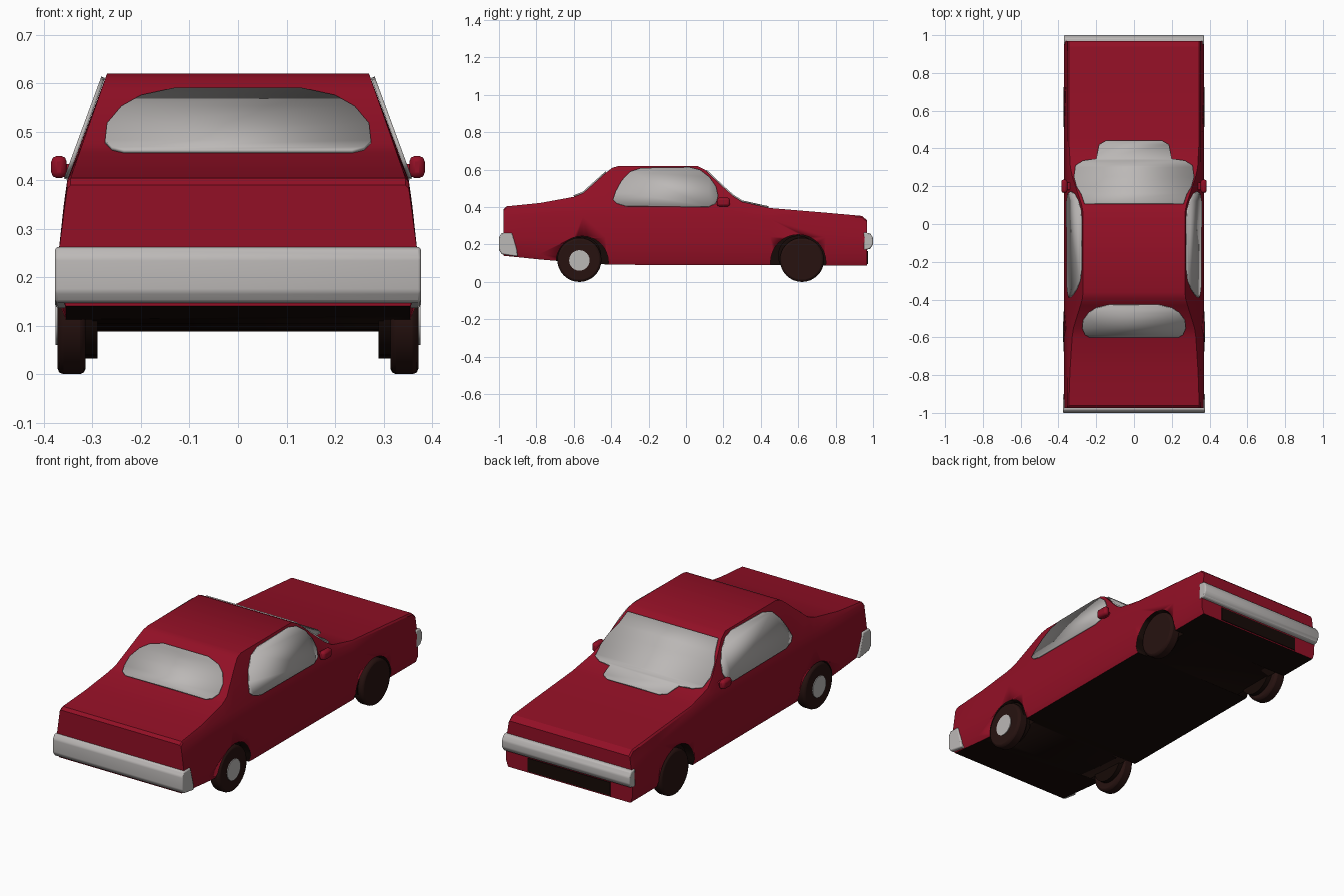
import bpy, bmesh, math
from mathutils import Matrix

if "Cube" in bpy.data.objects:
    bpy.data.objects.remove(bpy.data.objects["Cube"])


def material(name, color):
    m = bpy.data.materials.new(name)
    m.use_nodes = True
    m.diffuse_color = (*color, 1)
    bsdf = m.node_tree.nodes["Principled BSDF"]
    bsdf.inputs["Base Color"].default_value = (*color, 1)
    bsdf.inputs["Roughness"].default_value = 0.7
    return m


RED = material("red paint", (0.29, 0.005, 0.019))
GREY = material("pale grey", (0.5, 0.48, 0.47))
DARK = material("underside black", (0.008, 0.003, 0.002))
TYRE = material("tyre brown black", (0.02, 0.006, 0.005))


def finish(bm, name, mats, angle=35):
    bmesh.ops.recalc_face_normals(bm, faces=bm.faces)
    me = bpy.data.meshes.new(name)
    bm.to_mesh(me)
    bm.free()
    ob = bpy.data.objects.new(name, me)
    bpy.context.collection.objects.link(ob)
    for m in mats:
        me.materials.append(m)
    bpy.ops.object.select_all(action='DESELECT')
    ob.select_set(True)
    bpy.context.view_layer.objects.active = ob
    bpy.ops.object.shade_smooth_by_angle(angle=math.radians(angle))
    return ob


def bevel(ob, width, segments=2):
    mod = ob.modifiers.new("Bevel", 'BEVEL')
    mod.width = width
    mod.segments = segments


def lerp_table(table, t):
    for (a, u), (b, v) in zip(table, table[1:]):
        if t <= b:
            return u + (v - u) * (t - a) / (b - a)
    return table[-1][1]


def loft(rings):
    bm = bmesh.new()
    loops = [[bm.verts.new(p) for p in r] for r in rings]
    n = len(loops[0])
    for a, b in zip(loops, loops[1:]):
        for i in range(n):
            bm.faces.new((a[i], a[(i + 1) % n], b[(i + 1) % n], b[i]))
    bm.faces.new(loops[0])
    bm.faces.new(loops[-1])
    return bm


def cylinder(name, radius, x0, x1, y, z, mat, sides=32):
    bm = bmesh.new()
    bmesh.ops.create_cone(bm, cap_ends=True, segments=sides, radius1=radius,
                          radius2=radius, depth=abs(x1 - x0))
    bm.transform(Matrix.Translation(((x0 + x1) / 2, y, z))
                 @ Matrix.Rotation(math.pi / 2, 4, 'Y'))
    return finish(bm, name, [mat])


def box(name, centre, size, mat, bev=0):
    bm = bmesh.new()
    bmesh.ops.create_cube(bm, size=1)
    bm.transform(Matrix.Translation(centre) @ Matrix.Diagonal((*size, 1)))
    ob = finish(bm, name, [mat])
    if bev:
        bevel(ob, bev)
    return ob


# Body: one shell lofted along y from a roof line and a floor line
ROOF = [(-0.975, 0.39), (-0.96, 0.404), (-0.78, 0.422), (-0.6, 0.455),
        (-0.55, 0.475), (-0.43, 0.582), (-0.395, 0.61), (-0.36, 0.62),
        (0.06, 0.62), (0.1, 0.6), (0.2, 0.505), (0.25, 0.46), (0.3, 0.428),
        (0.45, 0.395), (0.75, 0.37), (0.94, 0.353), (0.968, 0.33)]
FLOOR = [(-0.975, 0.14), (-0.68, 0.11), (-0.4, 0.092), (0.968, 0.088)]


def roof_half_width(h):
    return 0.345 - max(0, h - 0.405) * 0.35


def section(y):
    h, b = lerp_table(ROOF, y), lerp_table(FLOOR, y)
    sill = min(h - 0.008, 0.4)
    half = [(0.355, b), (0.366, b + 0.03), (0.371, 0.24), (0.359, sill - 0.05),
            (0.352, sill), (roof_half_width(h), h)]
    return [(x, y, z) for x, z in half] + [(-x, y, z) for x, z in reversed(half)]


body = finish(loft([section(y) for y, _ in ROOF]), "body", [RED, DARK], 30)
for p in body.data.polygons:
    if p.normal.z < -0.6:
        p.material_index = 1

# Wheel arches cut out of the body, with dark linings
AXLES = {"trunk": (-0.555, 0.14, -0.57), "hood": (0.6, 0.148, 0.62)}
for end, (arch_y, arch_r, wheel_y) in AXLES.items():
    for side, s in (("left", 1), ("right", -1)):
        cutter = cylinder("arch_cutter", arch_r, s * 0.3, s * 0.45, arch_y, 0.105, DARK)
        cutter.hide_render = True
        mod = body.modifiers.new("Arch", 'BOOLEAN')
        mod.object = cutter
        mod.operation = 'DIFFERENCE'
        mod.solver = 'EXACT'
        mod.material_mode = 'TRANSFER'
        bpy.context.view_layer.objects.active = body
        bpy.ops.object.modifier_apply(modifier=mod.name)
        bpy.data.objects.remove(cutter)
        # Dark arch filler, wheel and hub cap
        cylinder(f"{side}_{end}_arch_lining", arch_r - 0.004, s * 0.29, s * 0.345,
                 arch_y, 0.105 + 0.035, DARK).scale = (1, 0.75, 0.75)
        bpy.context.object.location = (0, arch_y * 0.25, 0.14 * 0.25)
        wheel = cylinder(f"{side}_{end}_wheel", 0.118, s * 0.314, s * 0.372,
                         wheel_y, 0.118, TYRE)
        bevel(wheel, 0.012)
        if end == "trunk":
            cylinder(f"{side}_hub_cap", 0.055, s * 0.36, s * 0.376, wheel_y, 0.115, GREY, 24)


def thicken(ob):
    mod = ob.modifiers.new("Thickness", 'SOLIDIFY')
    mod.thickness = 0.008
    mod.offset = 0


def roof_plate(name, outline):
    """Glass draped on the roof line; outline holds (y, half width)."""
    ys = sorted({y for y, _ in outline}
                | {y for y, _ in ROOF if outline[0][0] < y < outline[-1][0]})
    bm = bmesh.new()
    rows = []
    for y in ys:
        z, w = lerp_table(ROOF, y) + 0.004, lerp_table(outline, y)
        rows.append([bm.verts.new((s * w, y, z)) for s in (-1, 1)])
    for a, b in zip(rows, rows[1:]):
        bm.faces.new((a[0], a[1], b[1], b[0]))
    thicken(finish(bm, name, [GREY]))


# Front and back glass
roof_plate("windshield", [(0.107, 0.262), (0.16, 0.28), (0.2, 0.305), (0.25, 0.318),
                          (0.31, 0.31), (0.335, 0.27), (0.345, 0.2),
                          (0.42, 0.185), (0.44, 0.15)])
roof_plate("back_window", [(-0.6, 0.235), (-0.585, 0.26), (-0.55, 0.274), (-0.51, 0.27),
                           (-0.47, 0.24), (-0.445, 0.2), (-0.428, 0.13)])

# Side windows lie on the sloping cabin sides
SIDE = [(-0.39, 0.44), (-0.37, 0.42), (-0.32, 0.405), (0.12, 0.402), (0.16, 0.42),
        (0.172, 0.46), (0.16, 0.51), (0.125, 0.56), (0.075, 0.598), (0.02, 0.612),
        (-0.24, 0.608), (-0.3, 0.588), (-0.345, 0.54), (-0.375, 0.485)]
for side, s in (("left", 1), ("right", -1)):
    bm = bmesh.new()
    bm.faces.new([bm.verts.new((s * (0.356 - (z - 0.4) * 0.368), y, z)) for y, z in SIDE])
    thicken(finish(bm, f"{side}_side_window", [GREY]))
    # Door mirror with a short stem
    box(f"{side}_mirror", (s * 0.369, 0.2, 0.427), (0.032, 0.07, 0.046), RED, 0.012)
    box(f"{side}_mirror_stem", (s * 0.345, 0.2, 0.42), (0.05, 0.04, 0.026), RED, 0.006)


# Bumpers: side profiles stretched across the car
def bumper(name, profile, half_width):
    rings = [[(x, y, z) for y, z in profile] for x in (-half_width, half_width)]
    bevel(finish(loft(rings), name, [GREY]), 0.006)


bumper("trunk_bumper", [(-0.985, 0.262), (-1, 0.24), (-1, 0.17), (-0.985, 0.148),
                        (-0.9, 0.136), (-0.905, 0.175), (-0.93, 0.262)], 0.377)
bumper("hood_bumper", [(0.95, 0.265), (0.985, 0.26), (1, 0.235), (1, 0.2),
                       (0.985, 0.177), (0.95, 0.17)], 0.371)

# Dark intake under the hood bumper
box("lower_intake", (0, 0.968, 0.13), (0.48, 0.008, 0.07), DARK)
